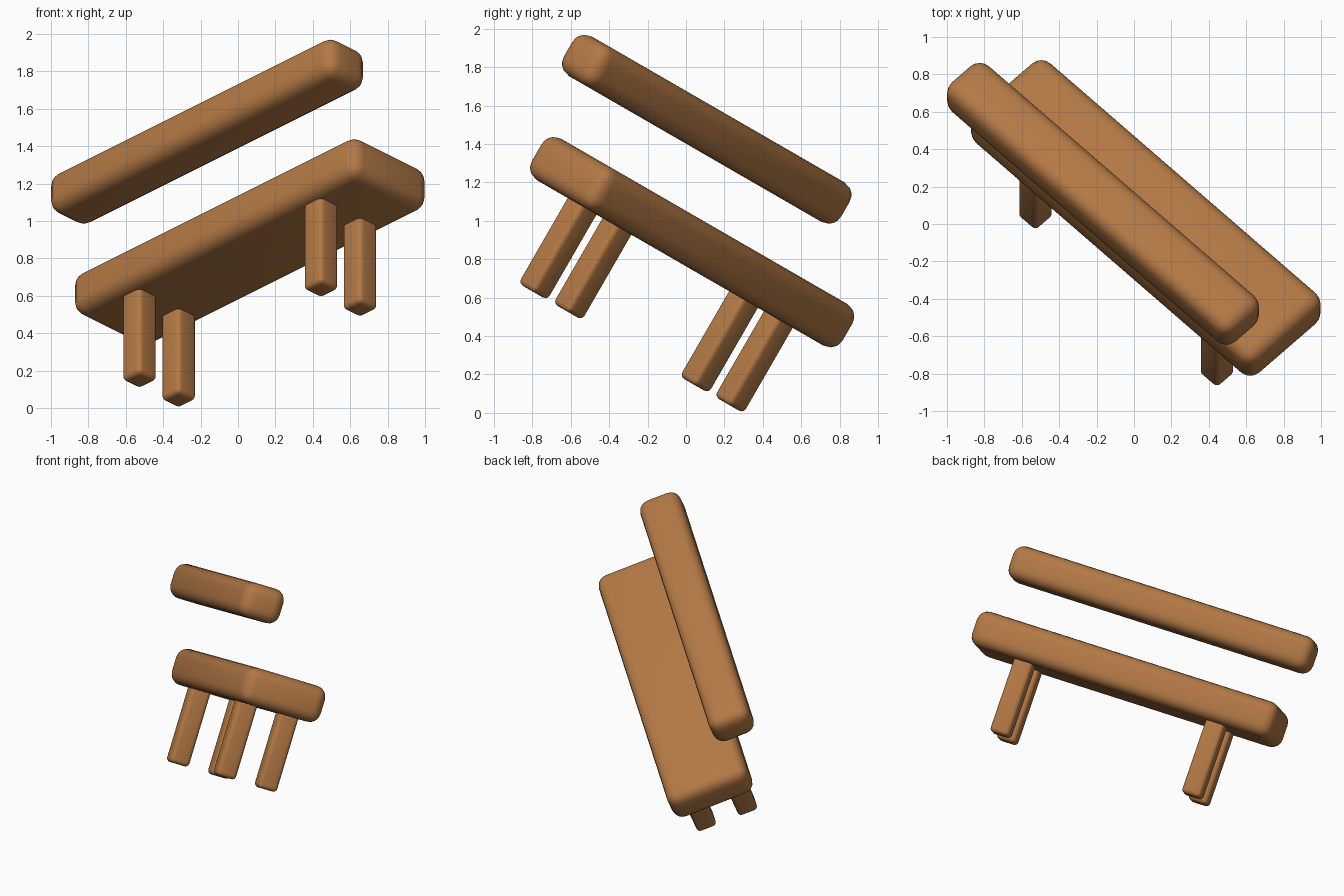
import bpy
from math import radians
from mathutils import Matrix, Vector

if "Cube" in bpy.data.objects:
    bpy.data.objects.remove(bpy.data.objects["Cube"])

# whole bench is turned 45 degrees about z, then tipped 30 degrees about x
TILT = Matrix.Rotation(radians(-30), 4, 'X') @ Matrix.Rotation(radians(-45), 4, 'Z')

wood = bpy.data.materials.new("wood")
wood.diffuse_color = (0.45, 0.19, 0.06, 1)
wood.use_nodes = True
wood.node_tree.nodes["Principled BSDF"].inputs["Base Color"].default_value = wood.diffuse_color


def rounded_box(name, centre, size, radius):
    """Box in the bench's own frame (length, depth, up) with rounded edges."""
    bpy.ops.mesh.primitive_cube_add(size=1)
    ob = bpy.context.object
    ob.name = name
    ob.data.transform(Matrix.Diagonal((*size, 1)))
    bev = ob.modifiers.new("round", 'BEVEL')
    bev.width = radius
    bev.segments = 4
    bev.limit_method = 'NONE'
    bpy.ops.object.modifier_apply(modifier=bev.name)
    bpy.ops.object.shade_smooth_by_angle(angle=radians(40))
    ob.matrix_world = TILT @ Matrix.Translation(Vector(centre))
    ob.data.materials.append(wood)
    return ob


LC, DC = 0.339, -0.25          # middle of the seat along length and depth

# seat and back rail
rounded_box("seat", (LC, DC, 0.786), (2.155, 0.575, 0.25), 0.075)
rounded_box("backrest", (LC, -0.573, 1.333), (2.155, 0.29, 0.238), 0.075)

# four legs, running up into the seat
for sl, side in ((-1, "left"), (1, "right")):
    for sd, end in ((-1, "front"), (1, "back")):
        rounded_box(f"{end}_{side}_leg",
                    (LC + sl * 0.686, DC + sd * 0.148, 0.424),
                    (0.138, 0.138, 0.552), 0.027)
